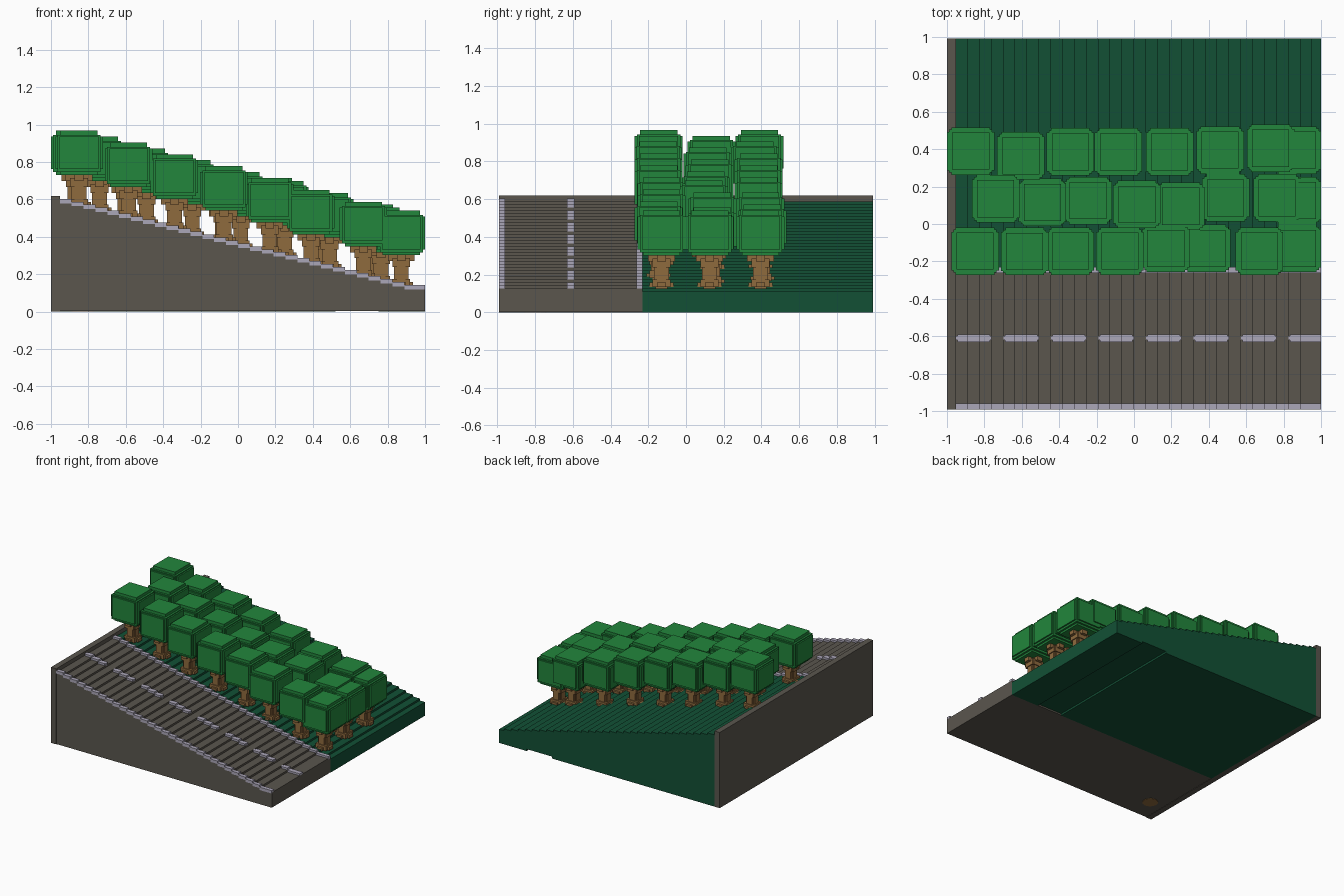
import bpy, bmesh, math
from mathutils import Vector

if "Cube" in bpy.data.objects:
    bpy.data.objects.remove(bpy.data.objects["Cube"], do_unlink=True)

V = 2 / 126          # grid unit
X0 = -1 + 3 * V      # foot of the end wall
Y0, Y1 = -62.5 * V, 62.5 * V
SEAM = Y0 + 48 * V   # border between road and grass
STEPS = 31


def material(name, rgb):
    m = bpy.data.materials.new(name)
    m.diffuse_color = (*rgb, 1)
    m.use_nodes = True
    bsdf = m.node_tree.nodes["Principled BSDF"]
    bsdf.inputs["Base Color"].default_value = (*rgb, 1)
    bsdf.inputs["Roughness"].default_value = 0.9
    return m


ASPHALT = material("asphalt grey", (0.103, 0.093, 0.076))
PAINT = material("road paint", (0.41, 0.385, 0.48))
GRASS = material("dark grass green", (0.006, 0.081, 0.036))
LEAF = material("leaf green", (0.016, 0.24, 0.045))
BARK = material("bark brown", (0.275, 0.145, 0.048))


def add_box(bm, lo, hi):
    """Add an axis-aligned box between two corners."""
    lo, hi = Vector(lo), Vector(hi)
    verts = bmesh.ops.create_cube(bm, size=1)["verts"]
    for v in verts:
        v.co = Vector(a * b for a, b in zip(v.co, hi - lo)) + (lo + hi) / 2


def add_block(bm, wx, wy, z0, z1):
    """Add a box centred on the trunk axis, measured in grid units."""
    add_box(bm, (-wx * V / 2, -wy * V / 2, z0 * V), (wx * V / 2, wy * V / 2, z1 * V))


def make_mesh(name, bm, mat):
    bmesh.ops.recalc_face_normals(bm, faces=bm.faces)
    me = bpy.data.meshes.new(name)
    bm.to_mesh(me)
    bm.free()
    me.materials.append(mat)
    return me


def place(name, me, loc=(0, 0, 0)):
    ob = bpy.data.objects.new(name, me)
    ob.location = loc
    bpy.context.collection.objects.link(ob)
    return ob


def step_span(i):
    return X0 + 4 * i * V, min(1, X0 + 4 * (i + 1) * V)


def grass_h(i):
    return (37 - i) * V


def road_h(i):
    return max(37 - i, 8) * V


def stair_slab(name, height, y0, y1, base, mat):
    """Extrude a stepped side profile along y."""
    profile = list(base)
    for i in reversed(range(STEPS)):
        a, b = step_span(i)
        profile += [(b, height(i)), (a, height(i))]
    bm = bmesh.new()
    face = bm.faces.new([bm.verts.new((x, y0, z)) for x, z in profile])
    out = bmesh.ops.extrude_face_region(bm, geom=[face])["geom"]
    for v in out:
        if isinstance(v, bmesh.types.BMVert):
            v.co.y = y1
    return place(name, make_mesh(name, bm, mat))


# Stepped ground: road half, grass half with a shallow slot below, end wall
stair_slab("road", road_h, Y0 + 0.001, SEAM, [(X0, 0.003), (1, 0.003)], ASPHALT)
stair_slab("grass_slope", grass_h, SEAM, Y1,
           [(X0, 0), (0.52, 0), (0.52, V), (0.75, V), (0.75, 0), (1, 0)], GRASS)
bm = bmesh.new()
add_box(bm, (-1, Y0, 0), (X0, Y1, 39 * V))
place("end_wall", make_mesh("end_wall", bm, ASPHALT))

# Edge lines, one raised plate on each step
for name, y in (("outer_edge_line", Y0), ("inner_edge_line", SEAM - 2 * V)):
    bm = bmesh.new()
    for i in range(STEPS):
        a, b = step_span(i)
        add_box(bm, (a, y, road_h(i) - V / 2), (b, y + 2 * V, road_h(i) + V))
    place(name, make_mesh(name, bm, PAINT))

# Centre dashes: three steps painted, one bare, with clipped corners
bm = bmesh.new()
yc = -0.61
for i in range(STEPS):
    if i % 4 == 3:
        continue
    a, b = step_span(i)
    z0, z1 = road_h(i) - V / 2, road_h(i) + V
    wide_a = a + (V / 2 if i % 4 == 0 else 0)
    wide_b = b - (V / 2 if i % 4 == 2 and b < 1 else 0)
    add_box(bm, (wide_a, yc - 1.25 * V, z0), (wide_b, yc + 1.25 * V, z1))
    if wide_a > a:
        add_box(bm, (a, yc - 0.7 * V, z0), (wide_a, yc + 0.7 * V, z1))
    if wide_b < b:
        add_box(bm, (wide_b, yc - 0.7 * V, z0), (b, yc + 0.7 * V, z1))
place("centre_dashes", make_mesh("centre_dashes", bm, PAINT))

# Small round plug under the road
bm = bmesh.new()
bmesh.ops.create_cone(bm, cap_ends=True, segments=12, radius1=0.06, radius2=0.06, depth=0.003)
place("base_plug", make_mesh("base_plug", bm, BARK), (-0.83, -0.8, 0.0015))

# Tree crown: overlapping blocks that give stepped edges
bm = bmesh.new()
for wx, wy, z0, z1 in ((16, 13, 12, 23), (13, 16, 12, 23), (14.5, 14.5, 11, 23.5),
                       (12.5, 12.5, 10, 25)):
    add_block(bm, wx, wy, z0, z1)
crown_mesh = make_mesh("crown", bm, LEAF)

# Tree trunk: flared roots, slim stem, spreading branches
bm = bmesh.new()
for wx, wy, z0, z1 in ((4, 4, -1, 11), (8, 3, -0.5, 1), (3, 8, -0.5, 1), (6, 6, -0.5, 2),
                       (5, 3, 2, 7), (3, 5, 2, 7), (6, 5, 6, 9), (5, 6, 6, 9),
                       (9, 3, 8, 10.5), (3, 9, 8, 10.5)):
    add_block(bm, wx, wy, z0, z1)
trunk_mesh = make_mesh("trunk", bm, BARK)

# Three rows of trees standing on the steps
ROWS = {
    "back": [(-.873, .39), (-.605, .365), (-.34, .385), (-.083, .385),
             (.19, .385), (.46, .395), (.73, .405), (.873, .395)],
    "middle": [(-.74, .135), (-.49, .115), (-.245, .125), (.015, .105),
               (.25, .095), (.49, .14), (.765, .14), (.873, .125)],
    "front": [(-.85, -.145), (-.585, -.147), (-.34, -.145), (-.075, -.145),
              (.17, -.13), (.39, -.13), (.67, -.145), (.873, -.13)],
}
for row, spots in ROWS.items():
    for n, (x, y) in enumerate(spots, 1):
        i = min(STEPS - 1, int((x - X0) / (4 * V)))
        loc = (x, y, grass_h(i))
        place(f"{row}_tree_trunk_{n}", trunk_mesh, loc)
        place(f"{row}_tree_crown_{n}", crown_mesh, loc)
